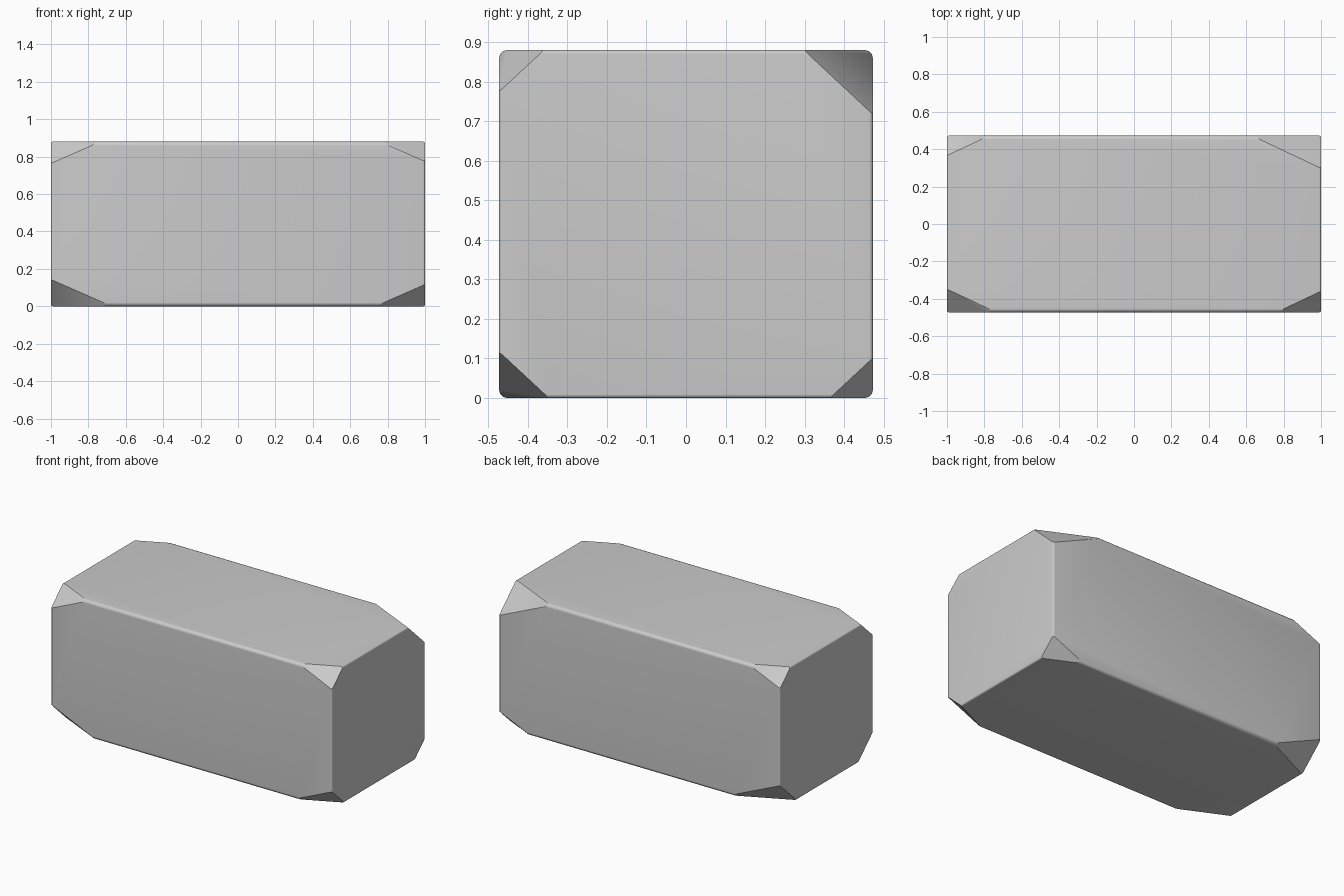
import bpy, bmesh, math
from mathutils import Vector

if "Cube" in bpy.data.objects:
    bpy.data.objects.remove(bpy.data.objects["Cube"])

L, W, H = 2.0, 0.945, 0.88          # length, depth, height
LONG_R, END_R = 0.02, 0.01          # edge rounding

# Corner cut sizes as a fraction of each dimension, keyed by (x, y, z) side
CUTS = {
    (-1, -1, -1): 0.163, (1, -1, -1): 0.133,
    (-1, 1, -1): 0.178, (1, 1, -1): 0.115,
    (-1, -1, 1): 0.132, (1, -1, 1): 0.12,
    (-1, 1, 1): 0.113, (1, 1, 1): 0.185,
}

bm = bmesh.new()
bmesh.ops.create_cube(bm, size=1)
bmesh.ops.scale(bm, vec=(L, W, H), verts=bm.verts)


def round_edges(edges, radius):
    bmesh.ops.bevel(bm, geom=edges, offset=radius, offset_type='OFFSET',
                    segments=3, profile=0.5, affect='EDGES')


# Round the long edges, then the rims of both end faces
round_edges([e for e in bm.edges
             if abs(e.verts[0].co.x - e.verts[1].co.x) > 1], LONG_R)
round_edges([e for e in bm.edges
             if abs(e.verts[0].co.x - e.verts[1].co.x) < 1e-4], END_R)

# Slice each corner off with a flat plane
for side, t in CUTS.items():
    corner = Vector((side[0] * L, side[1] * W, side[2] * H)) / 2
    point = corner - Vector((side[0] * L * t, 0, 0))
    normal = Vector((side[0] / L, side[1] / W, side[2] / H)).normalized()
    res = bmesh.ops.bisect_plane(
        bm, geom=bm.verts[:] + bm.edges[:] + bm.faces[:], dist=1e-5,
        plane_co=point, plane_no=normal, clear_outer=True)
    rim = [g for g in res['geom_cut'] if isinstance(g, bmesh.types.BMEdge)]
    bmesh.ops.holes_fill(bm, edges=rim, sides=0)

bmesh.ops.recalc_face_normals(bm, faces=bm.faces)
bmesh.ops.translate(bm, vec=(0, 0, H / 2), verts=bm.verts)

# Stone block object
mesh = bpy.data.meshes.new("stone_block")
bm.to_mesh(mesh)
bm.free()
block = bpy.data.objects.new("stone_block", mesh)
bpy.context.collection.objects.link(block)
bpy.context.view_layer.objects.active = block
block.select_set(True)
bpy.ops.object.shade_smooth_by_angle(angle=math.radians(32))
